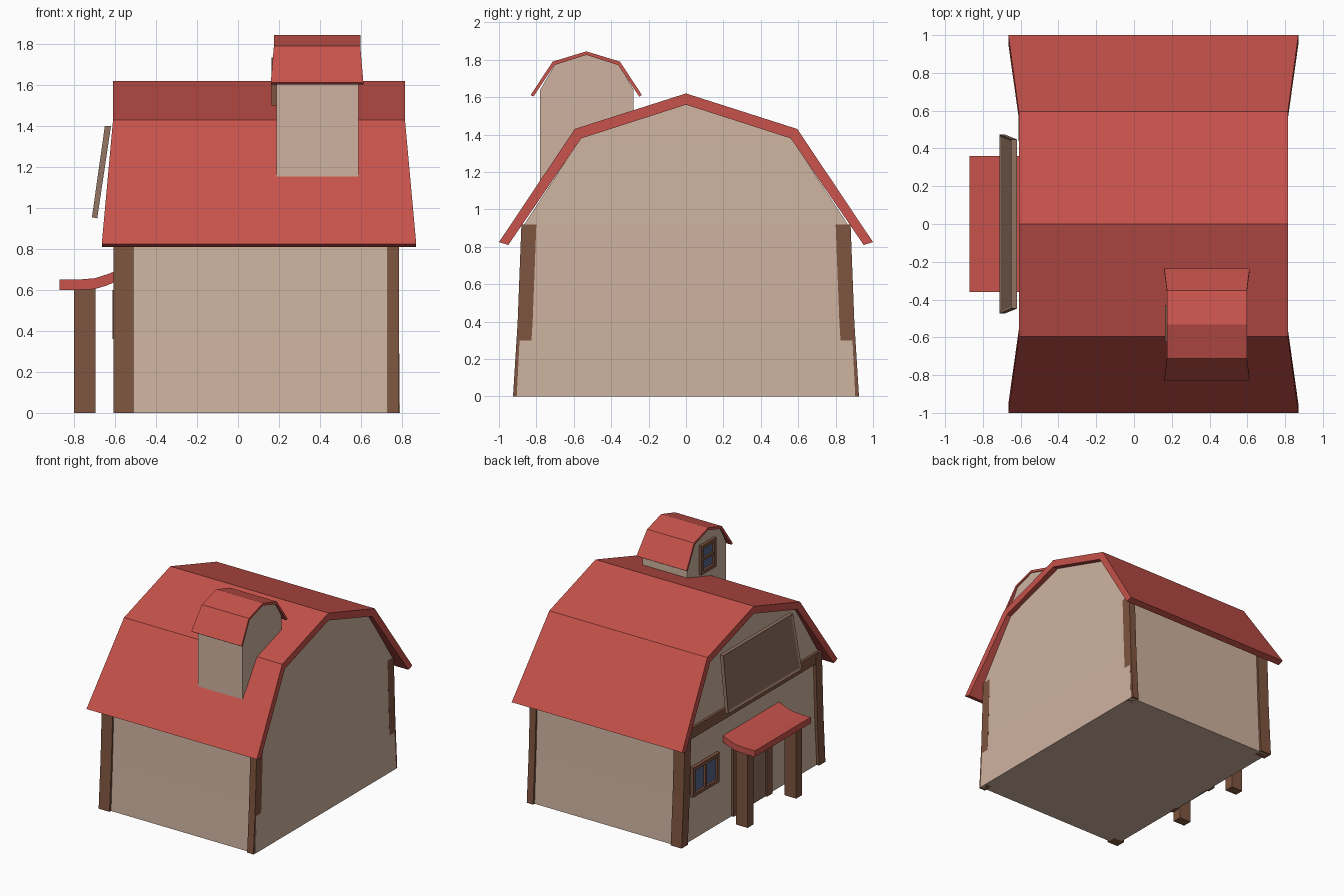
import bpy, bmesh

if "Cube" in bpy.data.objects:
    bpy.data.objects.remove(bpy.data.objects["Cube"])


def material(name, rgb):
    m = bpy.data.materials.new(name)
    m.diffuse_color = (*rgb, 1)
    m.use_nodes = True
    m.node_tree.nodes["Principled BSDF"].inputs["Base Color"].default_value = m.diffuse_color
    return m


PLASTER = material("plaster", (0.62, 0.45, 0.35))
RED = material("red_roofing", (0.57, 0.085, 0.07))
WOOD = material("dark_wood", (0.21, 0.09, 0.05))
BOARD = material("weathered_board", (0.28, 0.17, 0.12))
GLASS = material("glass", (0.09, 0.13, 0.25))


def prism(name, outline, start, end, mat, axis="x", inset=None):
    """Sweep an outline along x or y; start/end may be one value or one per point.
    Caps are strips joining point i to its opposite from the end of the outline."""
    n = len(outline)
    bm = bmesh.new()
    rings = []
    for w in (start, end):
        ws = w if isinstance(w, (list, tuple)) else [w] * n
        rings.append([bm.verts.new((t, u, v) if axis == "x" else (u, t, v))
                      for (u, v), t in zip(outline, ws)])
    a, b = rings
    for i in range(n):
        j = (i + 1) % n
        bm.faces.new((a[i], a[j], b[j], b[i]))
    for r in rings:
        for i in range((n - 1) // 2):
            ids = [i, i + 1, n - 2 - i, n - 1 - i]
            bm.faces.new([r[k] for k in dict.fromkeys(ids)])
    bmesh.ops.recalc_face_normals(bm, faces=bm.faces[:])
    if inset:
        bm.normal_update()
        face = min(bm.faces, key=lambda f: f.normal.x)
        bmesh.ops.inset_individual(bm, faces=[face], thickness=inset, depth=-0.008)
    me = bpy.data.meshes.new(name)
    bm.to_mesh(me)
    bm.free()
    me.materials.append(mat)
    ob = bpy.data.objects.new(name, me)
    bpy.context.collection.objects.link(ob)
    return ob


def box(name, x, y, z, mat):
    return prism(name, [(y[0], z[0]), (y[1], z[0]), (y[1], z[1]), (y[0], z[1])],
                 x[0], x[1], mat)


def mirrored(half, cy=0.0):
    """Half profile ending on the centre line -> full symmetric profile."""
    return [(cy + d, z) for d, z in half] + [(cy - d, z) for d, z in half[-2::-1]]


def roof(name, outer, inner, cy, x0, x1, flare):
    """Two-pitch roof shell whose eave ends flare outwards."""
    pts = mirrored(outer, cy) + mirrored(inner, cy)[::-1]
    f = [flare, 0, 0, 0, flare] * 2
    prism(name, pts, [x0 - k for k in f], [x1 + k for k in f], RED)


def window(name, x0, x1, y, z, panes, stacked):
    """Framed window facing -x with panes side by side or stacked."""
    t, mid = 0.028, (x0 + x1) / 2
    box(name + "_glass", (mid, x1), (y[0] + t / 2, y[1] - t / 2),
        (z[0] + t / 2, z[1] - t / 2), GLASS)
    for k, s in enumerate((z[0], z[1] - t)):
        box(f"{name}_rail_{k}", (x0, x1), y, (s, s + t), WOOD)
    for k, s in enumerate((y[0], y[1] - t)):
        box(f"{name}_stile_{k}", (x0, x1), (s, s + t), (z[0] + t, z[1] - t), WOOD)
    if stacked:
        c = sum(z) / 2
        box(name + "_bar", (x0 + 0.004, x1), (y[0] + t, y[1] - t), (c - 0.01, c + 0.01), WOOD)
    else:
        c = sum(y) / 2
        box(name + "_bar", (x0 + 0.004, x1), (c - 0.01, c + 0.01), (z[0] + t, z[1] - t), WOOD)


# Main body and roof
wall_right = [0.79, 0.786, 0.787, 0.775, 0.77]
prism("barn_walls",
      mirrored([(0.905, 0), (0.885, 0.4), (0.865, 0.92), (0.56, 1.385), (0, 1.565)]),
      -0.585, wall_right + wall_right[-2::-1], PLASTER)
roof("barn_roof", [(1, 0.825), (0.595, 1.43), (0, 1.62)],
     [(0.95, 0.81), (0.56, 1.38), (0, 1.56)], 0, -0.61, 0.815, 0.055)

# Corner posts following the bowed side walls
for s, side in ((-1, "front"), (1, "back")):
    for x0, x1, end in ((-0.608, -0.51, "left"), (0.73, 0.787, "right")):
        prism(f"corner_post_{side}_{end}",
              [(s * 0.925, 0), (s * 0.9, 0.4), (s * 0.88, 0.92),
               (s * 0.80, 0.92), (s * 0.82, 0.4), (s * 0.845, 0)], x0, x1, WOOD)

# Entrance gable: cross beam, door and its frame
box("cross_beam", (-0.605, -0.57), (-0.84, 0.84), (0.84, 0.925), WOOD)
box("door", (-0.592, -0.57), (-0.19, 0.19), (0, 0.56), BOARD)
for s, side in ((-1, "front"), (1, "back")):
    y = sorted((s * 0.18, s * 0.25))
    box(f"door_frame_{side}", (-0.605, -0.57), y, (0, 0.62), WOOD)
box("door_lintel", (-0.605, -0.57), (-0.18, 0.18), (0.55, 0.62), WOOD)

# Porch with a curved roof
prism("porch_roof",
      [(-0.872, 0.65), (-0.79, 0.65), (-0.70, 0.657), (-0.64, 0.676), (-0.58, 0.70),
       (-0.58, 0.648), (-0.64, 0.622), (-0.70, 0.604), (-0.79, 0.60), (-0.872, 0.60)],
      -0.36, 0.36, RED, axis="y")
for s, side in ((-1, "front"), (1, "back")):
    y = sorted((s * 0.275, s * 0.35))
    box(f"porch_post_{side}", (-0.80, -0.695), y, (0, 0.605), WOOD)

# Windows
window("gable_window", -0.612, -0.575, (0.44, 0.78), (0.36, 0.6), 2, False)
window("dormer_window", 0.163, 0.2, (-0.625, -0.432), (1.5, 1.735), 2, True)

# Leaning blank board above the porch
w = [0.475, 0.475, 0.448, 0.448]
prism("leaning_board", [(-0.713, 0.955), (-0.687, 0.95), (-0.62, 1.40), (-0.65, 1.40)],
      [-k for k in w], w, BOARD, axis="y", inset=0.022)

# Dormer turret: walls follow the roof slope underneath
top = mirrored([(0.25, 1.64), (0.17, 1.775), (0, 1.828)], -0.53)
prism("dormer_walls", [(-0.28, 1.50)] + top + [(-0.78, 1.14)], 0.187, 0.588, PLASTER)
roof("dormer_roof", [(0.297, 1.612), (0.18, 1.79), (0, 1.845)],
     [(0.283, 1.603), (0.17, 1.772), (0, 1.826)], -0.533, 0.175, 0.597, 0.015)
